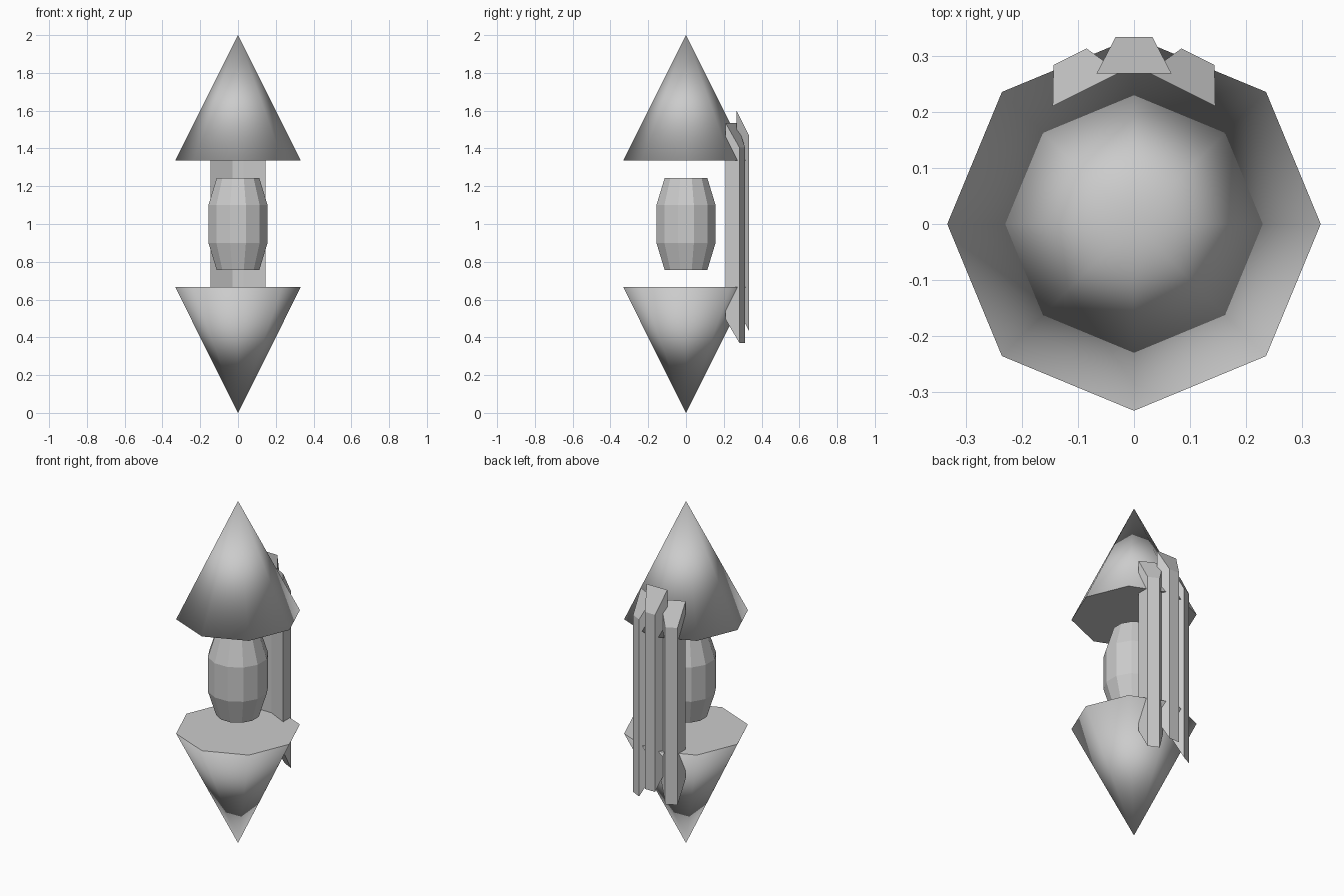
import bpy, bmesh, math
from mathutils import Matrix, Vector

if "Cube" in bpy.data.objects:
    bpy.data.objects.remove(bpy.data.objects["Cube"])


def make_object(name, bm, smooth=False):
    bmesh.ops.recalc_face_normals(bm, faces=bm.faces)
    mesh = bpy.data.meshes.new(name)
    bm.to_mesh(mesh)
    bm.free()
    obj = bpy.data.objects.new(name, mesh)
    bpy.context.collection.objects.link(obj)
    if smooth:
        # Sides use soft normals that roll over the rim, caps stay flat
        mesh.shade_smooth()
        soft = [v.normal.copy() for v in mesh.vertices]
        normals = [Vector()] * len(mesh.loops)
        for face in mesh.polygons:
            for li in face.loop_indices:
                cap = len(face.vertices) > 4
                normals[li] = face.normal.copy() if cap else soft[mesh.loops[li].vertex_index]
        mesh.normals_split_custom_set(normals)
    return obj


def turned(name, profile, sides, offset=0.0, smooth=False):
    """Stack of polygon rings; a zero radius makes a point."""
    bm = bmesh.new()
    rings = []
    for r, z in profile:
        count = sides if r > 0 else 1
        rings.append([bm.verts.new((r * math.cos(offset + math.tau * i / sides),
                                    r * math.sin(offset + math.tau * i / sides), z))
                      for i in range(count)])
    for a, b in zip(rings, rings[1:]):
        for i in range(sides):
            j = (i + 1) % sides
            quad = [a[i % len(a)], a[j % len(a)], b[j % len(b)], b[i % len(b)]]
            bm.faces.new(list(dict.fromkeys(quad)))
    for ring in (rings[0], rings[-1]):
        if len(ring) > 1:
            bm.faces.new(ring)
    return make_object(name, bm, smooth)


def back_slat(name, centre, angle, drop):
    """Tapered slat with sloping ends; centre is the middle of its inner face."""
    bm = bmesh.new()
    section = [(-0.067, 0), (0.067, 0), (0.033, 0.065), (-0.033, 0.065)]
    turn = Matrix.Rotation(angle, 4, 'Z')
    low, high = [], []
    for x, y in section:
        p = turn @ Vector((x, y, 0)) + Vector((*centre, 0))
        outer = y > 0
        low.append(bm.verts.new((p.x, p.y, (0.435 if outer else 0.56) - drop)))
        high.append(bm.verts.new((p.x, p.y, (1.47 if outer else 1.60) - drop)))
    bm.faces.new(low)
    bm.faces.new(high)
    for i in range(4):
        j = (i + 1) % 4
        bm.faces.new((low[i], low[j], high[j], high[i]))
    return make_object(name, bm)


# Pointed end caps
turned("upper_cone", [(0.333, 1.335), (0, 2.0)], 8, smooth=True)
turned("lower_cone", [(0, 0), (0.333, 0.667)], 8, smooth=True)

# Faceted floating core
turned("core_barrel", [(0.117, 0.757), (0.162, 0.90), (0.162, 1.10), (0.117, 1.243)],
       12, offset=math.radians(15))

# Three slats along the back
back_slat("middle_slat", (0, 0.268), 0, 0)
for side, label in ((1, "right"), (-1, "left")):
    back_slat(label + "_slat", (side * 0.085, 0.24), -side * math.radians(26.5), 0.066)
